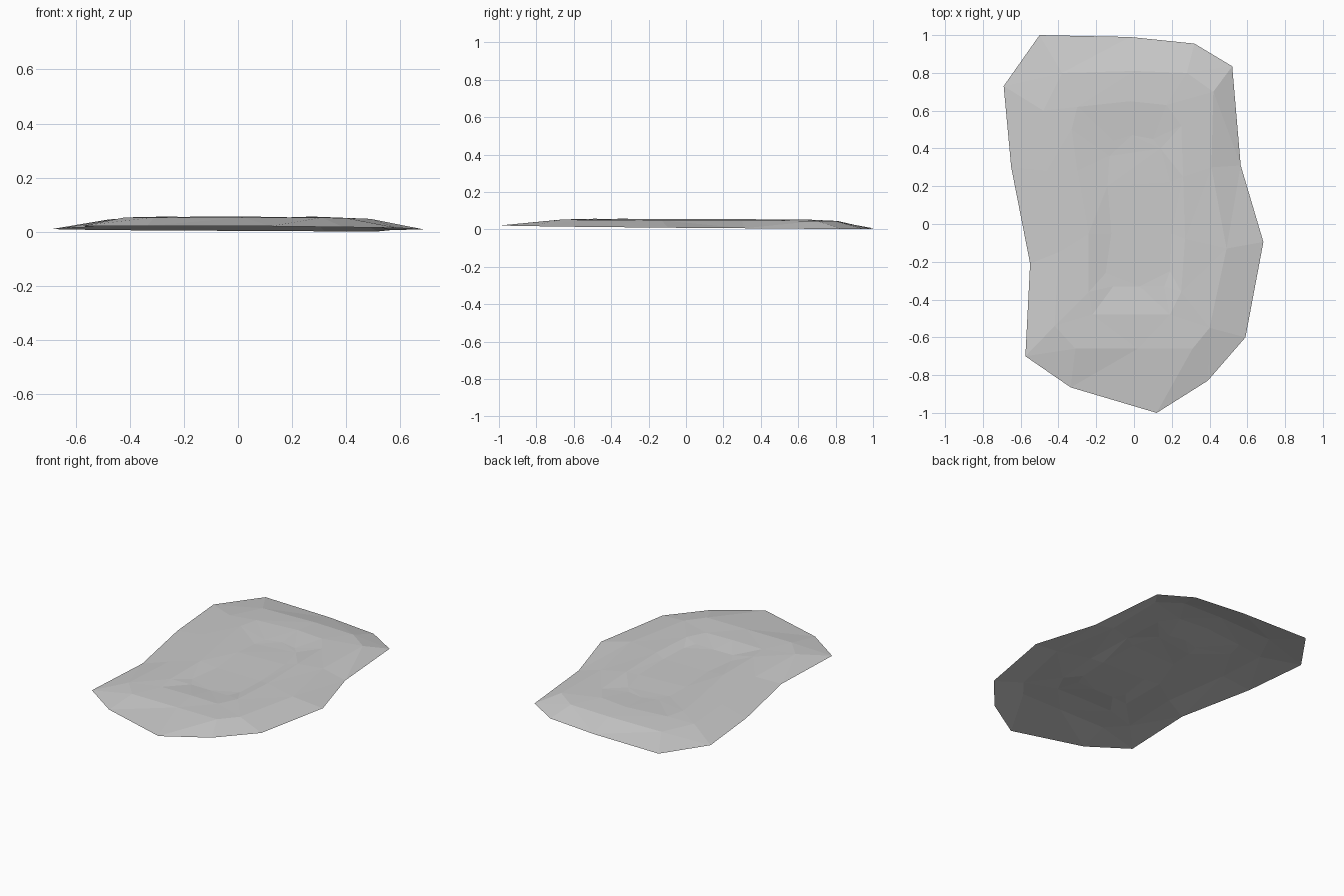
import bpy
import bmesh
import random

random.seed(4)

default_cube = bpy.data.objects.get("Cube")
if default_cube:
    bpy.data.objects.remove(default_cube, do_unlink=True)


def make_material(name, value):
    material = bpy.data.materials.new(name)
    material.use_nodes = True
    colour = (value, value, value, 1)
    material.diffuse_color = colour
    material.node_tree.nodes["Principled BSDF"].inputs["Base Color"].default_value = colour
    return material


# Contour rings in hundredths of a unit, clockwise from the back right corner
outline = [(-50, 100), (-2, 99), (32, 95.5), (52, 83.5), (56.5, 31), (68.5, -9.5), (59, -60),
           (39, -83), (12, -100), (-33.5, -86.5), (-57.5, -70), (-55, -21), (-65, 30), (-69, 73)]
shoulder = [(-38, 80), (0, 81), (28, 80), (42, 70), (41, 30), (49, -13), (40, -55),
            (31, -66), (2, -66), (-31, -66), (-42, -54), (-40, -15), (-46, 28), (-48, 60)]
rim = [(-30, 62), (-2, 65), (17, 63), (25, 52), (26, 25), (27, -8), (25, -36),
       (19, -48), (0, -48), (-22, -48), (-24, -36), (-24, -5), (-30, 28), (-33, 50)]
basin = [(-11, 44), (-1, 47), (10, 45), (14, 40), (19, 22), (20, -5), (19, -25),
         (16, -33), (3, -33), (-11, -33), (-15, -26), (-12, -5), (-14, 20), (-13, 36)]


def add_ring(mesh, points, height, slope_x, slope_y, roughness):
    """Lay one contour on a tilted plane with a little uneven ground."""
    ring = []
    for px, py in points:
        x, y = px / 100, py / 100
        z = height + slope_x * x + slope_y * y + random.uniform(-roughness, roughness)
        ring.append(mesh.verts.new((x, y, z)))
    return ring


def bridge_rings(mesh, outer, inner):
    """Join two contours with quads, wound so that they face up."""
    count = len(outer)
    for i in range(count):
        j = (i + 1) % count
        mesh.faces.new((outer[j], outer[i], inner[i], inner[j]))


# Thin ground sheet: sloping border, raised rim and shallow basin
mesh = bmesh.new()
rings = [
    add_ring(mesh, outline, 0.012, -0.006, -0.009, 0),
    add_ring(mesh, shoulder, 0.048, 0, -0.006, 0.002),
    add_ring(mesh, rim, 0.054, 0, -0.001, 0.003),
    add_ring(mesh, basin, 0.043, 0, 0, 0.002),
]
for outer, inner in zip(rings, rings[1:]):
    bridge_rings(mesh, outer, inner)

# Basin floor fans out from strips across its width
floor = rings[-1]
mesh.faces.new(list(reversed(floor)))
bmesh.ops.triangulate(mesh, faces=mesh.faces[:])
bmesh.ops.recalc_face_normals(mesh, faces=mesh.faces[:])
if sum(face.normal.z for face in mesh.faces) < 0:
    bmesh.ops.reverse_faces(mesh, faces=mesh.faces[:])

ground_data = bpy.data.meshes.new("ground_patch")
mesh.to_mesh(ground_data)
mesh.free()
ground_data.materials.append(make_material("pale_grey", 0.6))
ground = bpy.data.objects.new("ground_patch", ground_data)
bpy.context.collection.objects.link(ground)
